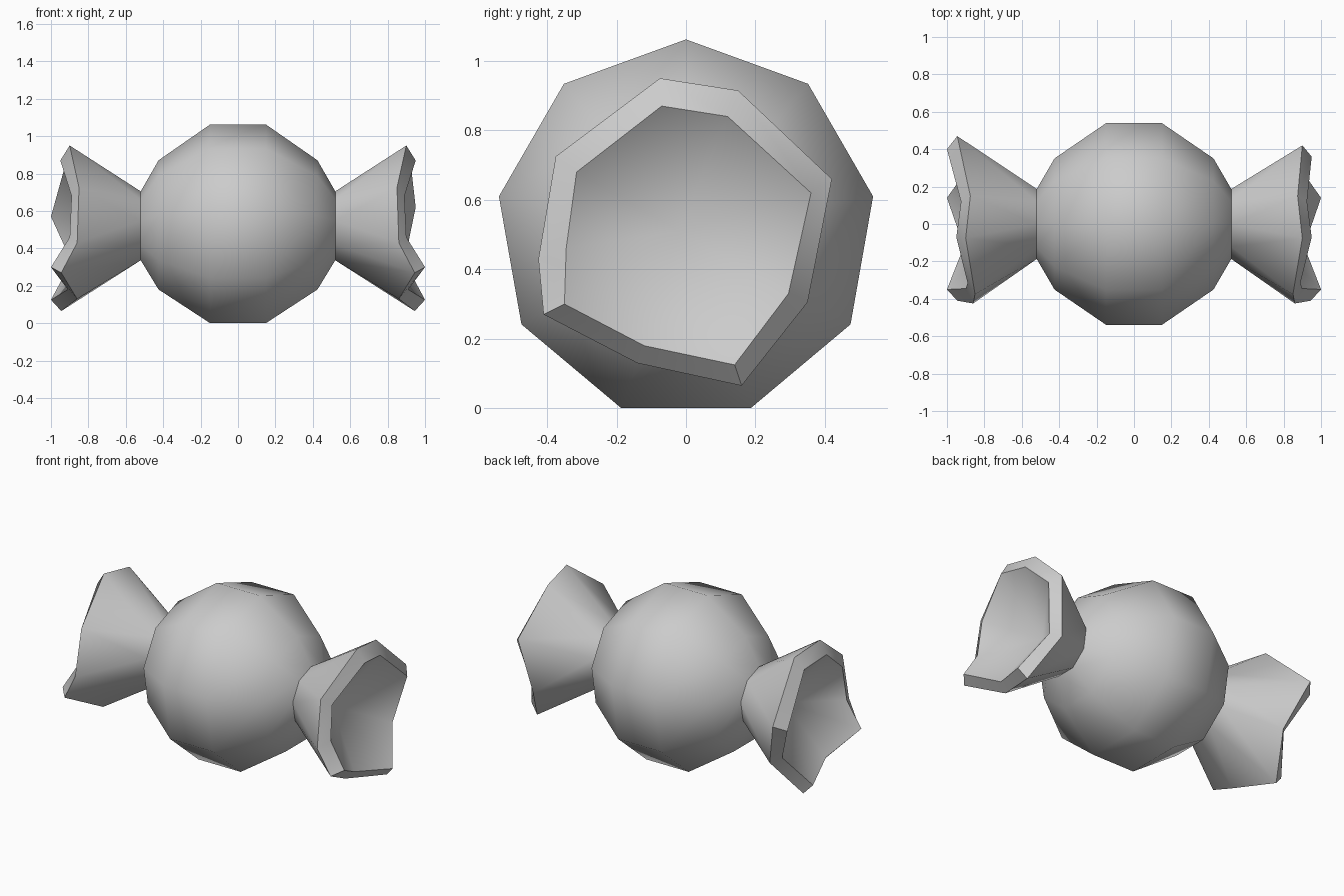
import bpy, bmesh
from math import sin, cos, pi, radians

if "Cube" in bpy.data.objects:
    bpy.data.objects.remove(bpy.data.objects["Cube"])

SIDES, MID_Z = 9, 0.515


def ring(x, r):
    return [(x, r * sin(2 * pi * k / SIDES), MID_Z + r * cos(2 * pi * k / SIDES))
            for k in range(SIDES)]


def loft(name, rings, apex=None):
    """Skin a list of nine-point rings, optionally closing on an apex."""
    bm = bmesh.new()
    loops = [[bm.verts.new(p) for p in pts] for pts in rings]
    for a, b in zip(loops, loops[1:]):
        for i in range(SIDES):
            j = (i + 1) % SIDES
            bm.faces.new((a[i], a[j], b[j], b[i]))
    if apex:
        tip = bm.verts.new(apex)
        for i in range(SIDES):
            bm.faces.new((loops[-1][i], loops[-1][(i + 1) % SIDES], tip))
    bmesh.ops.recalc_face_normals(bm, faces=bm.faces)
    mesh = bpy.data.meshes.new(name)
    bm.to_mesh(mesh)
    bm.free()
    ob = bpy.data.objects.new(name, mesh)
    bpy.context.collection.objects.link(ob)
    bpy.ops.object.select_all(action='DESELECT')
    ob.select_set(True)
    bpy.context.view_layer.objects.active = ob
    bpy.ops.object.shade_smooth_by_angle(angle=radians(62))
    return ob


# Round sweet body, nine-sided about the x axis
profile = [(0.15, 0.547), (0.425, 0.356), (0.52, 0.19)]
stations = [(-x, r) for x, r in reversed(profile)] + profile
loft("candy_body", [ring(x, r) for x, r in stations])

# Crumpled flared wrapper rim: outer lip and inner lip
outer = [(0.90, -0.075, 0.95), (0.875, 0.15, 0.915), (0.90, 0.42, 0.66),
         (0.84, 0.35, 0.305), (0.945, 0.16, 0.065), (0.86, -0.14, 0.13),
         (0.945, -0.41, 0.27), (0.86, -0.425, 0.43), (0.85, -0.375, 0.725)]
inner = [(0.95, -0.07, 0.87), (0.925, 0.12, 0.84), (0.95, 0.36, 0.62),
         (0.89, 0.295, 0.33), (1.0, 0.14, 0.125), (0.91, -0.12, 0.18),
         (1.0, -0.35, 0.30), (0.90, -0.345, 0.46), (0.89, -0.315, 0.68)]

for name, s in (("wrapper_end_right", 1), ("wrapper_end_left", -1)):
    lip_out, lip_in = list(outer), list(inner)
    if s < 0:  # the left end has one corner pulled further out
        lip_out[2], lip_in[2] = (0.945, 0.47, 0.61), (1.0, 0.40, 0.57)
    rings = [[(s * x, y, z) for x, y, z in pts]
             for pts in (ring(0.52, 0.19), lip_out, lip_in)]
    loft(name, rings, apex=(s * 0.68, -0.02, 0.51))
